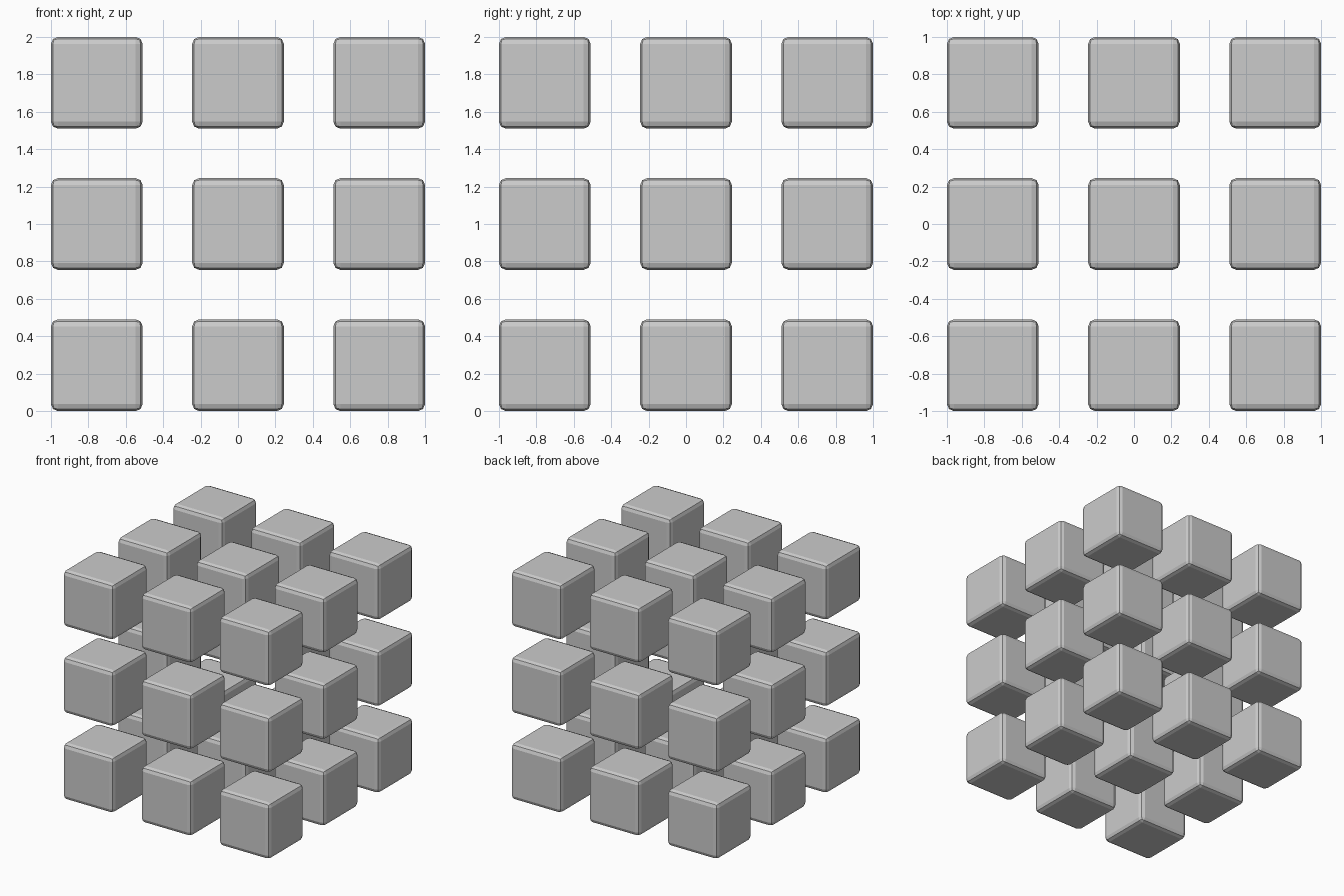
import bpy

if "Cube" in bpy.data.objects:
    bpy.data.objects.remove(bpy.data.objects["Cube"])

SIZE = 0.49      # edge length of one block
STEP = 0.755     # spacing between block centres


def block(i, j, k):
    """One bevelled cube at grid cell i, j, k (each -1, 0 or 1)."""
    bpy.ops.mesh.primitive_cube_add(
        size=SIZE, location=(i * STEP, j * STEP, 1 + k * STEP))
    ob = bpy.context.object
    ob.name = f"block_{i + 1}_{j + 1}_{k + 1}"
    bevel = ob.modifiers.new("rounded_edges", 'BEVEL')
    bevel.width = 0.037
    bevel.segments = 2


# Shell of 26 blocks: a 3 x 3 x 3 grid with the hidden centre left empty
for i in (-1, 0, 1):
    for j in (-1, 0, 1):
        for k in (-1, 0, 1):
            if (i, j, k) != (0, 0, 0):
                block(i, j, k)
